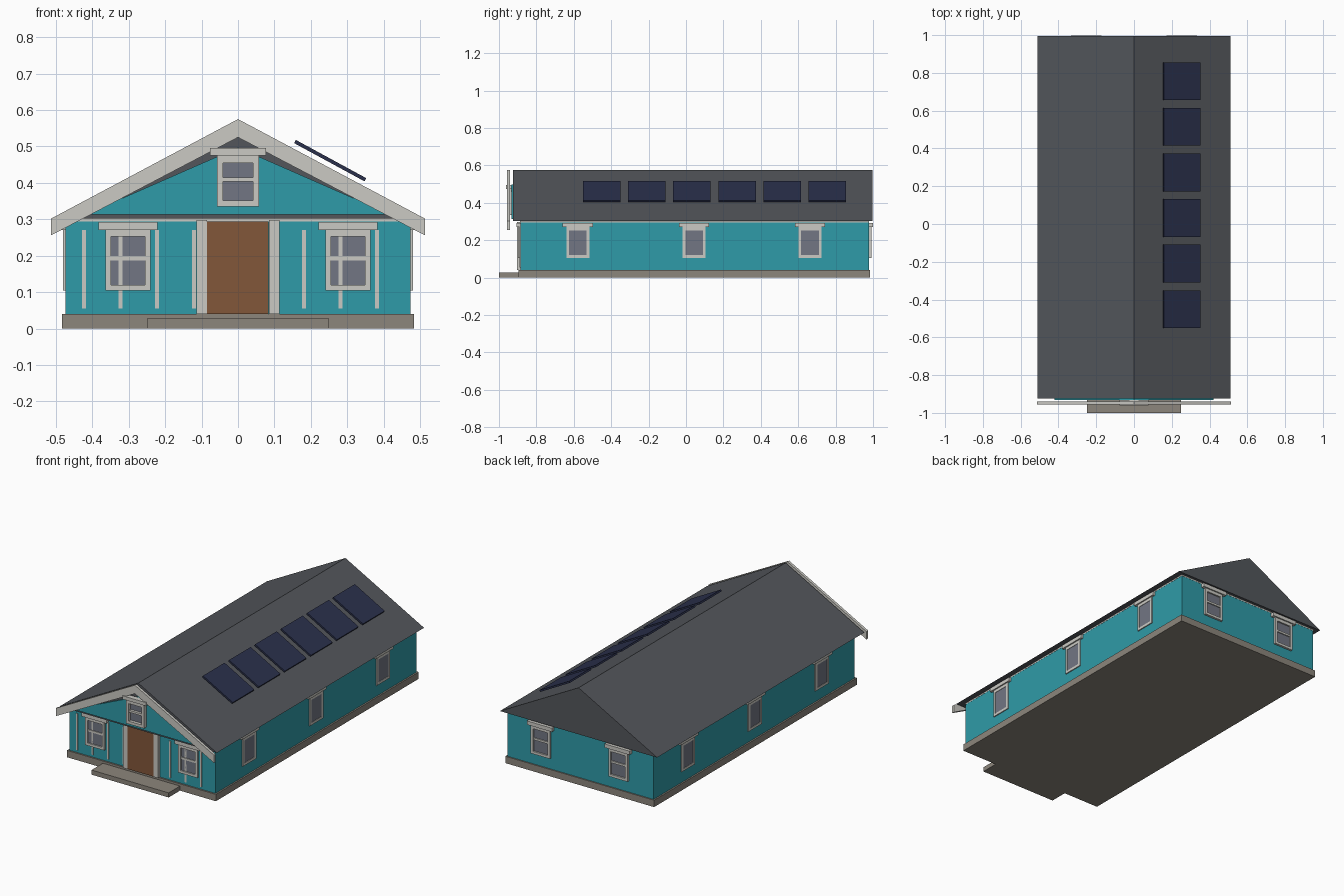
import bpy, bmesh, math
from mathutils import Matrix, Vector

if "Cube" in bpy.data.objects:
    bpy.data.objects.remove(bpy.data.objects["Cube"])


def material(name, rgb):
    m = bpy.data.materials.new(name)
    lin = [((c / 255 + 0.055) / 1.055) ** 2.4 for c in rgb]
    m.diffuse_color = (*lin, 1)
    m.use_nodes = True
    m.node_tree.nodes["Principled BSDF"].inputs["Base Color"].default_value = m.diffuse_color
    return m


TEAL = material("teal siding", (47, 155, 168))
CREAM = material("pale trim", (203, 202, 196))
ROOF = material("roof grey", (83, 86, 91))
STONE = material("foundation stone", (140, 134, 124))
BROWN = material("door brown", (130, 87, 58))
GLASS = material("window glass", (114, 118, 131))
SOLAR = material("solar blue", (42, 48, 76))


def finish(name, bm, mat, matrix=None):
    bmesh.ops.recalc_face_normals(bm, faces=bm.faces)
    me = bpy.data.meshes.new(name)
    bm.to_mesh(me)
    bm.free()
    me.materials.append(mat)
    ob = bpy.data.objects.new(name, me)
    if matrix:
        ob.matrix_world = matrix
    bpy.context.collection.objects.link(ob)
    return ob


def boxes(name, mat, spans, matrix=None):
    """One object from boxes given as (x0, x1, y0, y1, z0, z1)."""
    bm = bmesh.new()
    for x0, x1, y0, y1, z0, z1 in spans:
        mid = Vector((x0 + x1, y0 + y1, z0 + z1)) / 2
        size = Matrix.Diagonal((x1 - x0, y1 - y0, z1 - z0, 1))
        bmesh.ops.create_cube(bm, size=1, matrix=Matrix.Translation(mid) @ size)
    return finish(name, bm, mat, matrix)


def prism(name, mat, profile, y0, y1):
    """Extrude an (x, z) profile along y."""
    bm = bmesh.new()
    face = bm.faces.new([bm.verts.new((x, y0, z)) for x, z in profile])
    ext = bmesh.ops.extrude_face_region(bm, geom=[face])
    bmesh.ops.translate(bm, vec=(0, y1 - y0, 0),
                        verts=[v for v in ext["geom"] if isinstance(v, bmesh.types.BMVert)])
    return finish(name, bm, mat)


def window(name, x, y, z, turn, w=0.062, h=0.166, hw=0.081, hh=0.022, rim=0.015, proud=0.011):
    """Sash window facing -y before turning; (x, y, z) is its bottom centre on the wall."""
    mtx = Matrix.Translation((x, y, z)) @ Matrix.Rotation(math.radians(turn), 4, "Z")
    p, c = -proud, h * 0.53
    boxes(name + "_frame", CREAM, [
        (-w, -w + rim, p, 0, 0, h), (w - rim, w, p, 0, 0, h),
        (-w + rim, w - rim, p, 0, 0, rim), (-w + rim, w - rim, p, 0, h - rim - 0.003, h),
        (-w + rim, w - rim, p + 0.003, 0, c - 0.006, c + 0.006),
        (-hw, hw, p - 0.008, 0, h, h + hh)], mtx)
    boxes(name + "_glass", GLASS,
          [(-w + rim, w - rim, -0.004, 0, rim, h - rim - 0.003)], mtx)


# Base, step and walls
boxes("foundation", STONE, [(-0.483, 0.483, -0.895, 0.985, 0, 0.04)])
boxes("front_step", STONE, [(-0.25, 0.25, -1.0, -0.895, 0, 0.027)])
boxes("walls", TEAL, [(-0.474, 0.474, -0.886, 0.978, 0.04, 0.294)])
boxes("wall_top_band", CREAM, [(-0.475, 0.475, -0.887, 0.979, 0.294, 0.302)])

# Roof block with the gable panel and bargeboards in front of it
prism("roof", ROOF, [(-0.51, 0.302), (0.51, 0.302), (0, 0.575)], -0.924, 0.996)
prism("gable_panel", TEAL, [(-0.42, 0.313), (0.42, 0.313), (0, 0.497)], -0.932, -0.924)
prism("bargeboards", CREAM, [(-0.513, 0.302), (0, 0.575), (0.513, 0.302),
                             (0.513, 0.256), (0, 0.525), (-0.513, 0.256)], -0.956, -0.940)

# Door with its surround
boxes("door", BROWN, [(-0.085, 0.084, -0.902, -0.886, 0.04, 0.294)])
boxes("door_frame", CREAM, [(s * 0.099 - 0.0145, s * 0.099 + 0.0145, -0.904, -0.886, 0.04, 0.298)
                            for s in (-1, 1)])

# Battens on the front wall
boxes("front_battens", CREAM, [(x - 0.0055, x + 0.0055, -0.89, -0.886, 0.055, 0.27)
                               for x in (-0.423, -0.322, -0.222, -0.121, 0.181, 0.282, 0.382)])

# Windows on all sides
for s, tag in ((-1, "left"), (1, "right")):
    window(f"front_window_{tag}", s * 0.302, -0.886, 0.105, 0)
    window(f"back_window_{tag}", s * 0.252, 0.978, 0.105, 180, proud=0.013)
    for i, y in enumerate((-0.578, 0.043, 0.663)):
        window(f"{tag}_side_window_{i + 1}", s * 0.474, y, 0.105, s * 90, proud=0.006)
window("gable_window", 0, -0.932, 0.335, 0, w=0.058, h=0.14, hw=0.077, hh=0.02,
       rim=0.017, proud=0.022)

# Solar panels floating just above the right roof slope
for i in range(6):
    place = Matrix.Translation((0.253, 0.756 - 0.2414 * i, 0.461))
    boxes(f"solar_panel_{i + 1}", SOLAR, [(-0.11, 0.11, -0.1, 0.1, -0.005, 0.005)],
          place @ Matrix.Rotation(math.radians(28.5), 4, "Y"))
